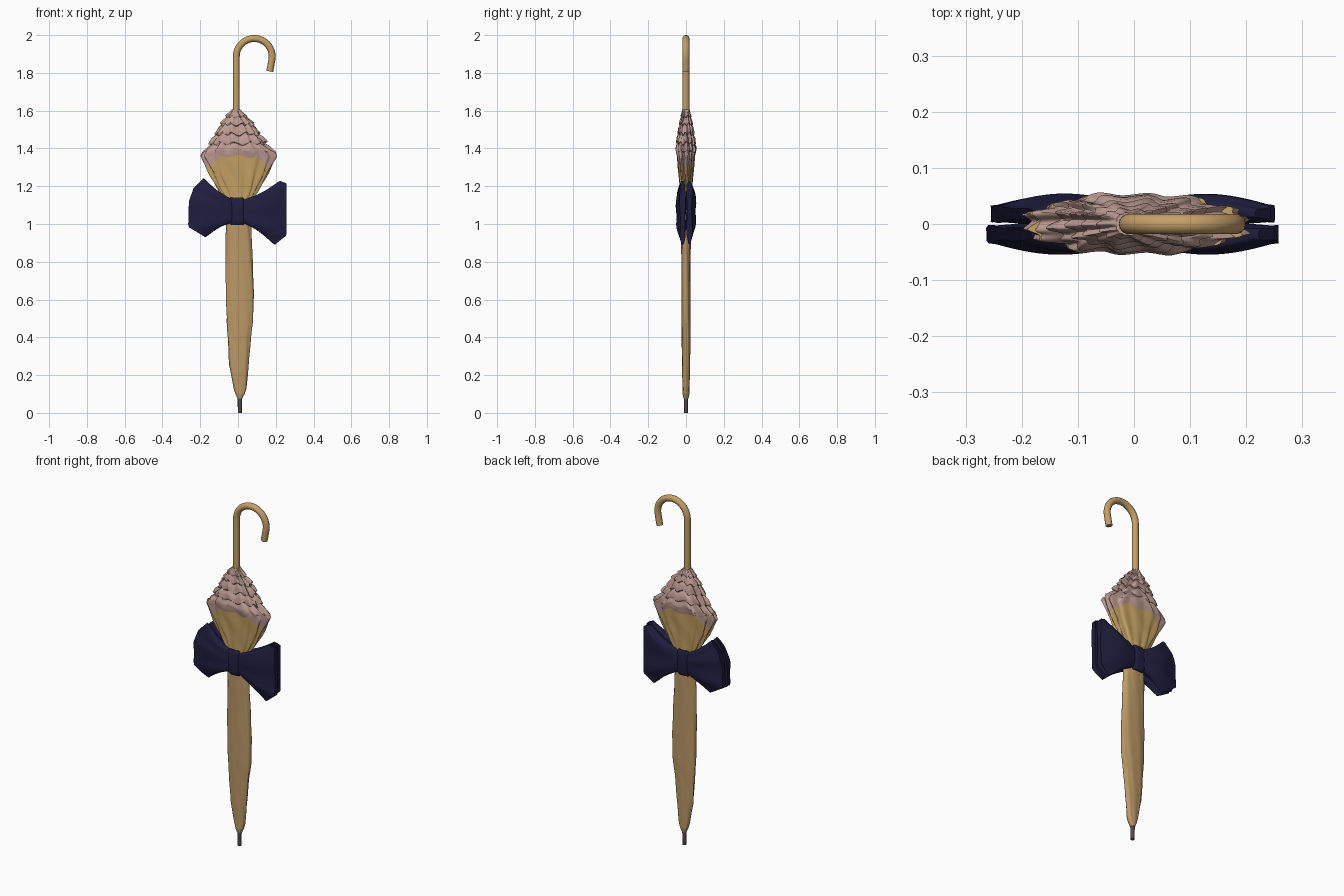
import bpy, bmesh, math
from math import sin, cos, pi

if "Cube" in bpy.data.objects:
    bpy.data.objects.remove(bpy.data.objects["Cube"])


def mat(name, rgb):
    m = bpy.data.materials.new(name)
    m.diffuse_color = (*rgb, 1)
    m.use_nodes = True
    m.node_tree.nodes["Principled BSDF"].inputs["Base Color"].default_value = m.diffuse_color
    return m


TAN = mat("tan_cloth", (0.50, 0.315, 0.135))
GOLD = mat("golden_cloth", (0.58, 0.37, 0.13))
WOOD = mat("handle_wood", (0.56, 0.35, 0.14))
PINK = mat("dusty_pink", (0.52, 0.335, 0.295))
NAVY = mat("navy", (0.014, 0.013, 0.050))
DARK = mat("dark_tip", (0.085, 0.06, 0.065))


def finish(name, bm, mats, angle=50):
    bmesh.ops.recalc_face_normals(bm, faces=bm.faces)
    me = bpy.data.meshes.new(name)
    bm.to_mesh(me)
    bm.free()
    for m in mats:
        me.materials.append(m)
    ob = bpy.data.objects.new(name, me)
    bpy.context.collection.objects.link(ob)
    bpy.ops.object.select_all(action='DESELECT')
    ob.select_set(True)
    bpy.context.view_layer.objects.active = ob
    bpy.ops.object.shade_smooth_by_angle(angle=math.radians(angle))
    return ob


def spow(v, p):
    return math.copysign(abs(v) ** p, v)


def loft(name, keys, mats, segs=72, steps=4, n=12, p=0.85, rule=None):
    """Stack of wavy oval rings; key = (z, centre x, rx, ry, ripple, z ripple)."""
    rows = []
    for a, b in zip(keys, keys[1:]):
        rows += [[x + (y - x) * i / steps for x, y in zip(a, b)] for i in range(steps)]
    rows.append(list(keys[-1]))
    bm = bmesh.new()
    rings = []
    for z, cx, rx, ry, w, wz in rows:
        ring = []
        for i in range(segs):
            t = 2 * pi * i / segs
            r = 1 + w * (sin(n * t + 9 * z) + 0.5 * sin((n // 2 + 1) * t + 40 * z))
            dz = wz * (sin((n - 3) * t + 23 * z) + 0.4 * sin(5 * t))
            ring.append(bm.verts.new((cx + rx * r * spow(cos(t), p),
                                      ry * r * spow(sin(t), p), z + dz)))
        rings.append(ring)
    for a, b in zip(rings, rings[1:]):
        for i in range(segs):
            j = (i + 1) % segs
            f = bm.faces.new((a[i], a[j], b[j], b[i]))
            if rule:
                f.material_index = rule(f.calc_center_median())
    bm.faces.new(rings[0])
    bm.faces.new(rings[-1])
    return finish(name, bm, mats)


# metal tip
loft("tip", [(0, .01, .011, .011, 0, 0), (.1, .01, .012, .012, 0, 0)],
     [DARK], segs=16, steps=1, p=1)

# furled lower canopy
loft("lower_canopy", [
    (.075, .010, .012, .013, 0, 0), (.10, .011, .024, .018, .02, 0),
    (.13, .011, .033, .018, .03, 0), (.25, .005, .050, .021, .03, 0),
    (.40, .007, .061, .023, .03, 0), (.48, .010, .070, .024, .02, 0),
    (.62, .010, .074, .024, .02, 0), (.80, .006, .071, .024, .02, 0),
    (.98, .003, .066, .026, .03, 0), (1.07, .002, .060, .028, .04, 0),
    (1.12, .002, .062, .028, .04, 0)], [TAN], n=8)


# flared upper canopy with a curved pink border
def border(c):
    return 1 if c.z > 1.365 - 0.8 * max(0, abs(c.x) - .08) else 0


loft("upper_canopy", [
    (1.06, .002, .060, .027, .04, 0), (1.13, .002, .070, .029, .05, 0),
    (1.17, .003, .098, .031, .05, 0), (1.25, .003, .142, .037, .05, .002),
    (1.36, .004, .198, .046, .045, .005), (1.385, .004, .186, .050, .05, .005)],
    [GOLD, PINK], segs=120, steps=8, n=14, rule=border)

# stacked ruffles tapering up to the shaft
loft("ruffles", [
    (1.345, .003, .175, .042, .04, .006), (1.375, .003, .190, .050, .05, .007),
    (1.40, .001, .160, .054, .06, .008), (1.425, 0, .128, .046, .06, .008),
    (1.43, 0, .143, .050, .07, .008), (1.455, -.002, .128, .046, .07, .008),
    (1.475, -.002, .100, .036, .07, .008), (1.48, -.002, .114, .042, .07, .008),
    (1.505, -.003, .096, .038, .07, .008), (1.525, -.004, .074, .030, .07, .007),
    (1.53, -.004, .088, .035, .07, .007), (1.55, -.006, .066, .030, .07, .006),
    (1.565, -.008, .046, .024, .07, .005), (1.57, -.008, .056, .027, .07, .004),
    (1.59, -.010, .034, .022, .06, .003), (1.605, -.010, .022, .020, .03, 0)],
    [PINK], segs=120, steps=3, n=14)

# shaft and crook handle
pts = [(-.009, 1.5), (-.009, 1.7)]
for i in range(29):
    t = pi - (pi + .2) * i / 28
    pts.append((.086 + .095 * cos(t), 1.887 + .095 * sin(t)))
pts.append((.168, 1.808))
cu = bpy.data.curves.new("crook_handle", 'CURVE')
cu.dimensions = '3D'
cu.bevel_depth = .0182
cu.bevel_resolution = 5
cu.use_fill_caps = True
sp = cu.splines.new('POLY')
sp.points.add(len(pts) - 1)
for q, (x, z) in zip(sp.points, pts):
    q.co = (x, 0, z, 1)
cu.materials.append(WOOD)
bpy.context.collection.objects.link(bpy.data.objects.new("crook_handle", cu))


def along(poly, v):
    f = v * (len(poly) - 1)
    i = min(int(f), len(poly) - 2)
    f -= i
    return [a + (b - a) * f for a, b in zip(poly[i], poly[i + 1])]


def bow_loop(name, inner, outer, side, grow, phase):
    """Puffed, pleated loop between a knot edge and an outer edge (x, z points)."""
    bm = bmesh.new()
    nu, nv = 18, 40
    rings = []
    for iu in range(nu + 1):
        u = iu / nu
        half = .017 + .011 * sin(pi * min(1, u * 1.05)) - .003 * u
        cy = side * (.022 + .006 * sin(pi * u) - .004 * u)
        ring = []
        for k in range(2 * nv):
            t = pi * k / nv
            v = (1 - cos(t)) / 2
            a, b = along(inner, v), along(outer, v)
            pinch = -.012 * sin(pi * u) * (1 - 2 * v)
            x = a[0] + (b[0] - a[0]) * u * grow
            z = a[1] + (b[1] - a[1]) * u * grow + pinch
            fold = 1 + .17 * u * sin(5 * pi * v + phase)
            ring.append(bm.verts.new((x, cy - half * fold * spow(sin(t), .55), z)))
        rings.append(ring)
    for a, b in zip(rings, rings[1:]):
        for i in range(2 * nv):
            j = (i + 1) % (2 * nv)
            bm.faces.new((a[i], a[j], b[j], b[i]))
    # hollow the open outer end slightly
    cap = bm.faces.new(rings[-1])
    bm.faces.new(rings[0])
    bmesh.ops.inset_region(bm, faces=[cap], thickness=.004, depth=-.006)
    finish(name, bm, [NAVY])


# double bow: front and back loops on each side
left_in = [(-.02, 1.125), (-.02, 1.01)]
left_out = [(-.183, 1.243), (-.235, 1.19), (-.26, 1.12), (-.264, .985), (-.172, .93)]
right_in = [(.02, 1.125), (.02, 1.01)]
right_out = [(.222, 1.228), (.257, 1.215), (.258, 1.08), (.257, .94), (.194, .89)]
for tag, side, grow, ph in (("front", -1, 1, .4), ("back", 1, .97, 1.9)):
    bow_loop("bow_left_" + tag, left_in, left_out, side, grow, ph)
    bow_loop("bow_right_" + tag, right_in, right_out, side, grow, ph + 1)

# knot wrapped around the middle
loft("bow_knot", [
    (.995, -.003, .036, .036, .02, 0), (1.01, -.003, .044, .043, .02, 0),
    (1.07, -.004, .041, .047, .02, 0), (1.125, -.005, .045, .043, .02, 0),
    (1.14, -.005, .038, .036, .02, 0)], [NAVY], segs=48, n=8, p=.6)
